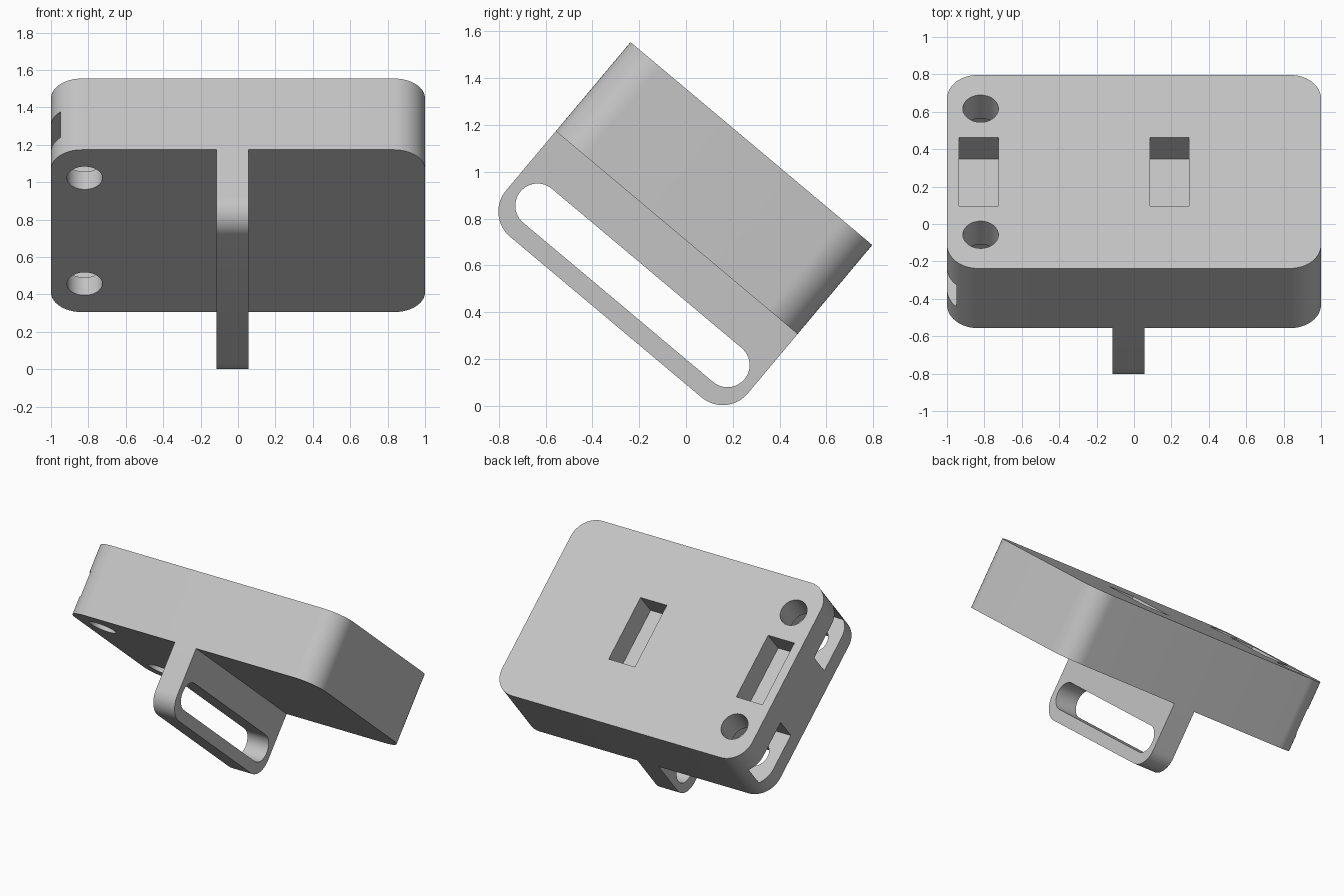
import bpy, bmesh
from math import cos, sin, pi, radians
from mathutils import Matrix, Vector

if "Cube" in bpy.data.objects:
    bpy.data.objects.remove(bpy.data.objects["Cube"])

# Single plastic material
grey = bpy.data.materials.new("light_grey_plastic")
grey.use_nodes = True
colour = (0.55, 0.55, 0.55, 1)
grey.diffuse_color = colour
grey.node_tree.nodes["Principled BSDF"].inputs["Base Color"].default_value = colour

# Everything is modelled flat, then tilted as one
TILT = Matrix.Translation((0, 0.12, 0.93)) @ Matrix.Rotation(radians(-40), 4, 'X')
HALF_X, HALF_Y, HALF_Z = 1.0, 0.675, 0.2485


def arc(cx, cy, r, start, end, steps=16):
    angles = [radians(start + (end - start) * i / steps) for i in range(steps + 1)]
    return [(cx + r * cos(a), cy + r * sin(a)) for a in angles]


def rounded_rect(hx, hy, r):
    x, y = hx - r, hy - r
    return (arc(x, y, r, 0, 90) + arc(-x, y, r, 90, 180)
            + arc(-x, -y, r, 180, 270) + arc(x, -y, r, 270, 360))


def rect(x0, x1, y0, y1):
    return [(x0, y0), (x1, y0), (x1, y1), (x0, y1)]


def prism(name, outline, low, high, axis='Z'):
    """Extrude an outline along Z (points x, y) or along X (points y, z)."""
    bm = bmesh.new()
    place = (lambda p: (p[0], p[1], low)) if axis == 'Z' else (lambda p: (low, p[0], p[1]))
    face = bm.faces.new([bm.verts.new(place(p)) for p in outline])
    geom = bmesh.ops.extrude_face_region(bm, geom=[face])["geom"]
    shift = Vector((0, 0, high - low)) if axis == 'Z' else Vector((high - low, 0, 0))
    bmesh.ops.translate(bm, vec=shift, verts=[g for g in geom if isinstance(g, bmesh.types.BMVert)])
    bmesh.ops.remove_doubles(bm, verts=bm.verts, dist=1e-5)
    bmesh.ops.recalc_face_normals(bm, faces=bm.faces)
    mesh = bpy.data.meshes.new(name)
    bm.to_mesh(mesh)
    bm.free()
    mesh.materials.append(grey)
    obj = bpy.data.objects.new(name, mesh)
    bpy.context.collection.objects.link(obj)
    return obj


def finish(obj, cutters):
    """Cut the openings, tilt the part and smooth its rounded sides."""
    for cutter in cutters:
        cutter.hide_render = True
        mod = obj.modifiers.new(cutter.name, 'BOOLEAN')
        mod.operation, mod.solver, mod.object = 'DIFFERENCE', 'EXACT', cutter
    bpy.context.view_layer.update()
    result = bpy.data.meshes.new_from_object(obj.evaluated_get(bpy.context.evaluated_depsgraph_get()))
    obj.modifiers.clear()
    obj.data = result
    for cutter in cutters:
        bpy.data.objects.remove(cutter)
    obj.matrix_world = TILT
    bpy.ops.object.select_all(action='DESELECT')
    obj.select_set(True)
    bpy.context.view_layer.objects.active = obj
    bpy.ops.object.shade_smooth_by_angle(angle=radians(30))


# Main block with rounded corners
block = prism("mounting_block", rounded_rect(HALF_X, HALF_Y, 0.165), -HALF_Z, HALF_Z)
cutters = []

# Screw holes and the nut slots that open on the right end
HOLE_X, NUT = -0.82, 0.19
for side in (-1, 1):
    y = side * 0.44
    cutters.append(prism("screw_hole", arc(HOLE_X, y, 0.095, 0, 352.5, 47), -0.4, 0.4))
    half_flat = NUT / 3 ** 0.5
    slot = [(-1.2, y - NUT), (HOLE_X + half_flat, y - NUT), (HOLE_X + 2 * half_flat, y),
            (HOLE_X + half_flat, y + NUT), (-1.2, y + NUT)]
    cutters.append(prism("nut_slot", slot, -0.125, 0.055))

# Blind rectangular pockets in the upper face
for x in (-0.83, 0.19):
    cutters.append(prism("pocket", rect(x - 0.105, x + 0.105, -0.238, 0.238), 0.07, 0.4))
finish(block, cutters)

# Strap loop below the block: rounded tab with a long slot
R, BOTTOM = 0.14, -0.72
y = HALF_Y - R
tab_outline = (arc(-y, BOTTOM + R, R, 180, 270) + arc(y, BOTTOM + R, R, 270, 360)
               + [(HALF_Y, -HALF_Z), (-HALF_Y, -HALF_Z)])
tab = prism("strap_loop", tab_outline, -0.115, 0.055, 'X')
slot_outline = arc(-0.53, -0.543, 0.095, 90, 270, 24) + arc(0.53, -0.543, 0.095, -90, 90, 24)
finish(tab, [prism("loop_slot", slot_outline, -0.3, 0.3, 'X')])
